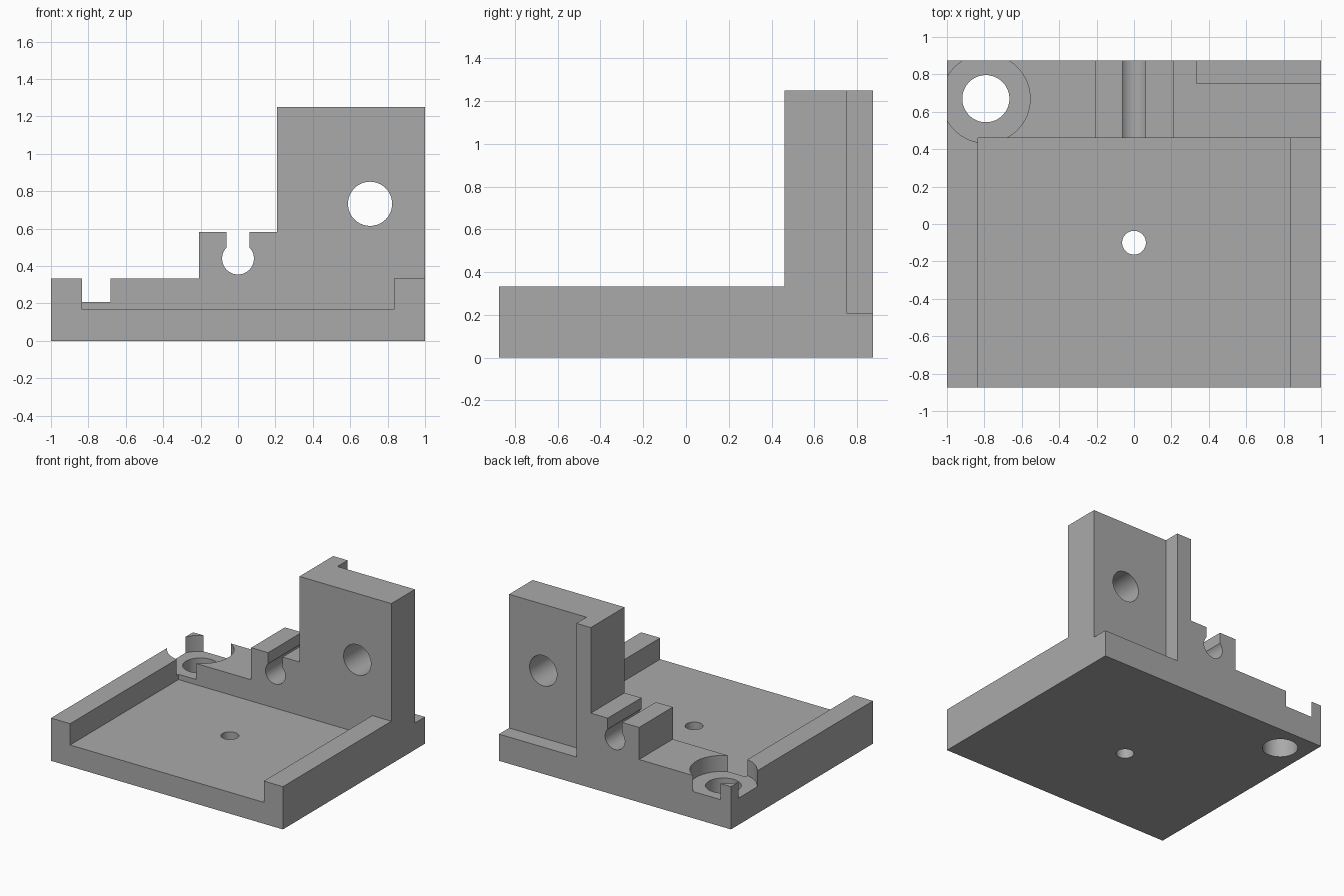
import bpy, bmesh, math
from mathutils import Matrix, Vector

default = bpy.data.objects.get("Cube")
if default:
    bpy.data.objects.remove(default, do_unlink=True)

grey = bpy.data.materials.new("plain grey")
grey.use_nodes = True
COLOUR = (0.4, 0.4, 0.4, 1)
grey.diffuse_color = COLOUR
grey.node_tree.nodes["Principled BSDF"].inputs["Base Color"].default_value = COLOUR

# Main dimensions
HALF_X, HALF_Y = 1.0, 0.875
WALL_Y = 0.46
RIM_Z, FLOOR_Z, BORE_Z = 0.333, 0.167, 0.208
OUT = 1.5  # safely beyond the part


def to_object(name, bm):
    bmesh.ops.recalc_face_normals(bm, faces=bm.faces)
    mesh = bpy.data.meshes.new(name)
    bm.to_mesh(mesh)
    bm.free()
    obj = bpy.data.objects.new(name, mesh)
    bpy.context.collection.objects.link(obj)
    return obj


def extrude_profile(name, points, y0, y1):
    bm = bmesh.new()
    face = bm.faces.new([bm.verts.new((x, y0, z)) for x, z in points])
    grown = bmesh.ops.extrude_face_region(bm, geom=[face])
    verts = [g for g in grown["geom"] if isinstance(g, bmesh.types.BMVert)]
    bmesh.ops.translate(bm, verts=verts, vec=(0, y1 - y0, 0))
    return to_object(name, bm)


def box(name, x0, x1, y0, y1, z0, z1):
    return extrude_profile(name, [(x0, z0), (x1, z0), (x1, z1), (x0, z1)], y0, y1)


def cylinder(name, centre, radius, length, along_y=False):
    turn = Matrix.Rotation(math.pi / 2, 4, "X") if along_y else Matrix()
    bm = bmesh.new()
    bmesh.ops.create_cone(bm, cap_ends=True, segments=64, radius1=radius, radius2=radius,
                          depth=length, matrix=Matrix.Translation(Vector(centre)) @ turn)
    return to_object(name, bm)


def cut(body, cutter):
    mod = body.modifiers.new("cut", "BOOLEAN")
    mod.operation, mod.solver, mod.object = "DIFFERENCE", "EXACT", cutter
    bpy.context.view_layer.objects.active = body
    bpy.ops.object.modifier_apply(modifier=mod.name)
    bpy.data.objects.remove(cutter, do_unlink=True)


# Stepped body: low corner, clip block and tall plate
bracket = extrude_profile("bracket_body", [
    (-HALF_X, 0), (HALF_X, 0), (HALF_X, 1.25), (0.208, 1.25), (0.208, 0.583),
    (-0.208, 0.583), (-0.208, RIM_Z), (-HALF_X, RIM_Z)], -HALF_Y, HALF_Y)

# Clear the space in front of the wall, then sink the tray floor
cut(bracket, box("front_space", -OUT, OUT, -OUT, WALL_Y, RIM_Z, 2))
cut(bracket, box("tray_pocket", -0.835, 0.835, -OUT, WALL_Y, FLOOR_Z, 2))

# Step in the back of the tall plate
cut(bracket, box("back_recess", 0.333, OUT, 0.75, OUT, BORE_Z, 2))

# Keyhole clip: round channel with an open slot above
cut(bracket, cylinder("clip_channel", (0, 0.67, 0.44), 0.085, 1, True))
cut(bracket, box("clip_slot", -0.0625, 0.0625, 0.2, OUT, 0.44, 2))

# Hole through the tall plate
cut(bracket, cylinder("plate_hole", (0.706, 0.67, 0.733), 0.118, 1, True))

# Counterbored corner hole and small tray hole
cut(bracket, cylinder("corner_counterbore", (-0.792, 0.67, BORE_Z + 0.5), 0.237, 1))
cut(bracket, cylinder("corner_hole", (-0.792, 0.67, 0), 0.126, 2))
cut(bracket, cylinder("tray_hole", (0, -0.1, 0), 0.0635, 2))

# Material and shading
bracket.data.materials.clear()
bracket.data.materials.append(grey)
bpy.ops.object.select_all(action="DESELECT")
bracket.select_set(True)
bpy.context.view_layer.objects.active = bracket
bpy.ops.object.shade_smooth_by_angle(angle=math.radians(30))
